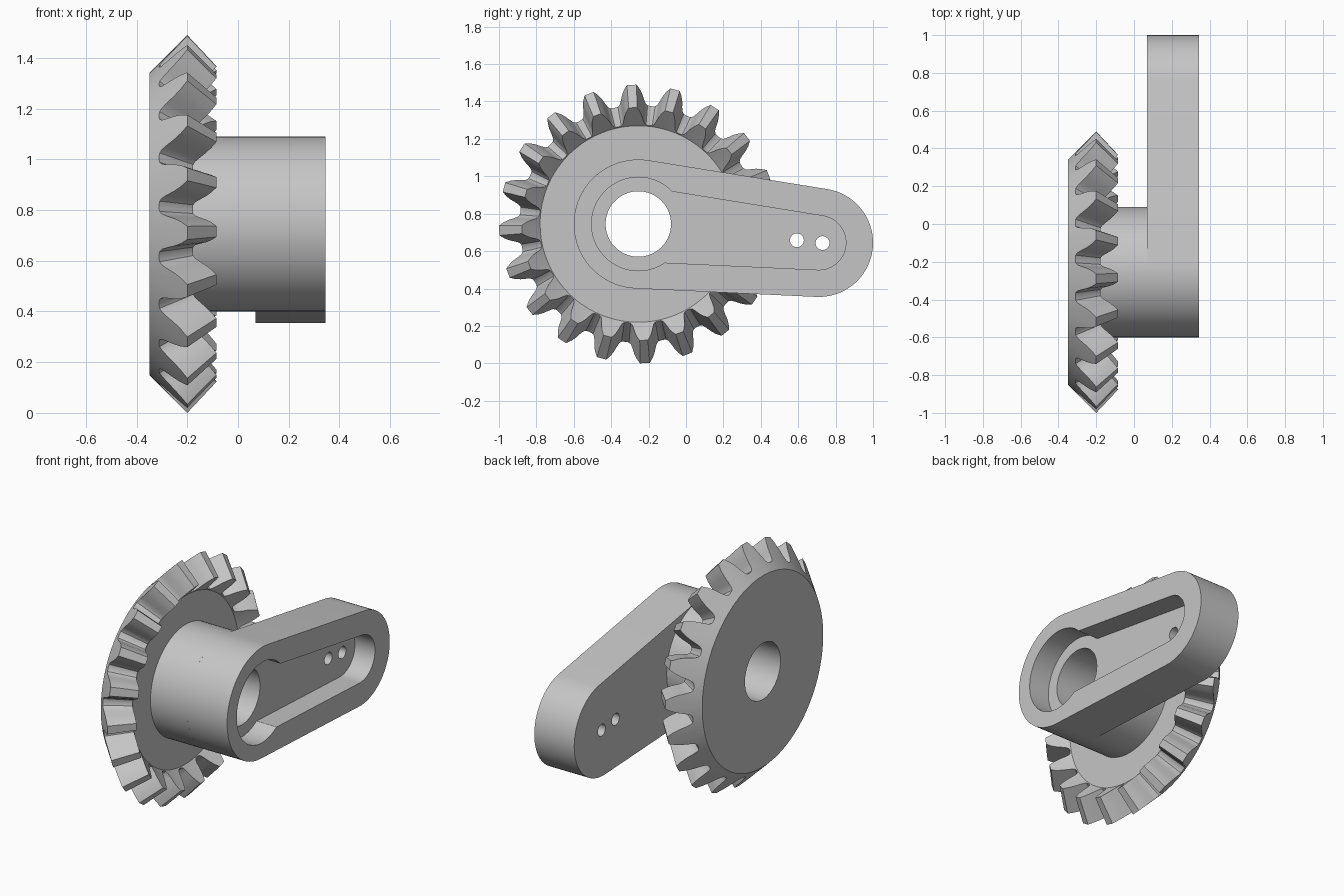
import bpy, bmesh
from math import sin, cos, pi, acos, atan2, hypot, radians

cube = bpy.data.objects.get("Cube")
if cube:
    bpy.data.objects.remove(cube, do_unlink=True)

grey = bpy.data.materials.new("plain_grey")
grey.use_nodes = True
colour = (0.56, 0.56, 0.56, 1)
grey.diffuse_color = colour
grey.node_tree.nodes["Principled BSDF"].inputs["Base Color"].default_value = colour

AXIS = (-0.255, 0.745)      # shaft centre (y, z)
TIP = (0.71, 0.645)         # arm end centre (y, z)
FRONT, ARM_BACK, FLOOR = 0.345, 0.07, 0.207
APEX, FACE = 0.5, 0.836     # cone apex x, and scale of the inner tooth ends


def finish(bm, name):
    bmesh.ops.recalc_face_normals(bm, faces=bm.faces)
    mesh = bpy.data.meshes.new(name)
    bm.to_mesh(mesh)
    bm.free()
    mesh.materials.append(grey)
    obj = bpy.data.objects.new(name, mesh)
    bpy.context.collection.objects.link(obj)
    return obj


def loft(rings, name):
    """Closed solid through equal rings of (x, y, z) points, capped at both ends."""
    bm = bmesh.new()
    loops = [[bm.verts.new(p) for p in ring] for ring in rings]
    n = len(loops[0])
    for a, b in zip(loops, loops[1:]):
        for i in range(n):
            j = (i + 1) % n
            bm.faces.new((a[i], a[j], b[j], b[i]))
    bm.faces.new(loops[0])
    bm.faces.new(loops[-1])
    return finish(bm, name)


def prism(outline, x0, x1, name):
    return loft([[(x, y, z) for y, z in outline] for x in (x0, x1)], name)


def arc(centre, r, start, end, n):
    return [(centre[0] + r * cos(start + (end - start) * i / n),
             centre[1] + r * sin(start + (end - start) * i / n)) for i in range(n + 1)]


def circle(centre, r, n=72):
    return arc(centre, r, 0, 2 * pi, n)[:-1]


def arm_outline(r0, r1):
    """Two circles joined by their outer tangents."""
    dy, dz = TIP[0] - AXIS[0], TIP[1] - AXIS[1]
    mid, half = atan2(dz, dy), acos((r0 - r1) / hypot(dy, dz))
    return (arc(TIP, r1, mid - half, mid + half, 36)
            + arc(AXIS, r0, mid + half, mid + 2 * pi - half, 40))


def cut(obj, *cutters):
    bpy.context.view_layer.objects.active = obj
    for c in cutters:
        c.hide_render = True
        mod = obj.modifiers.new("cut", "BOOLEAN")
        mod.operation, mod.solver, mod.object = "DIFFERENCE", "EXACT", c
        bpy.ops.object.modifier_apply(modifier=mod.name)
        bpy.data.objects.remove(c, do_unlink=True)


def bore():
    return prism(circle(AXIS, 0.175), -1, 1, "bore_cutter")


# Bevel gear: tooth profile on the back cone, scaled towards the apex
half_tooth = [(0.745, 0.035), (0.72, 0.06), (0.695, 0.078), (0.665, 0.094),
              (0.645, 0.108), (0.636, 0.125), (0.634, 0.142)]
tooth = [(r, -a) for r, a in reversed(half_tooth)] + half_tooth
TEETH = 20
profile = [(r, a + radians(2.7) + 2 * pi * k / TEETH)
           for k in range(TEETH) for r, a in tooth]


def cone_ring(scale, radius=None):
    ring = []
    for r, a in profile:
        r = radius or r
        x = APEX + scale * (r - 0.945 - APEX)
        ring.append((x, AXIS[0] + scale * r * cos(a), AXIS[1] + scale * r * sin(a)))
    return ring


gear = loft([cone_ring(1, 0.595), cone_ring(1), cone_ring(FACE), cone_ring(FACE, 0.628)],
            "bevel_gear")
cut(gear, bore())

# Hub between gear and arm
hub = prism(circle(AXIS, 0.345), -0.19, ARM_BACK, "hub")
cut(hub, bore())

# Arm with recessed pocket, shaft bore and two pin holes
arm = prism(arm_outline(0.345, 0.29), ARM_BACK, FRONT, "crank_arm")
cut(arm,
    prism(arm_outline(0.2, 0.145), FLOOR, 1, "slot_cutter"),
    prism(circle(AXIS, 0.25), FLOOR, 1, "round_pocket_cutter"),
    bore(),
    *[prism(circle((y, z), 0.037, 32), -1, 1, "pin_hole_cutter")
      for y, z in ((0.593, 0.658), (0.73, 0.643))])

# Smooth shading with sharp edges kept
bpy.ops.object.select_all(action="DESELECT")
for obj in (gear, hub, arm):
    obj.select_set(True)
bpy.context.view_layer.objects.active = arm
bpy.ops.object.shade_smooth_by_angle(angle=radians(25))
